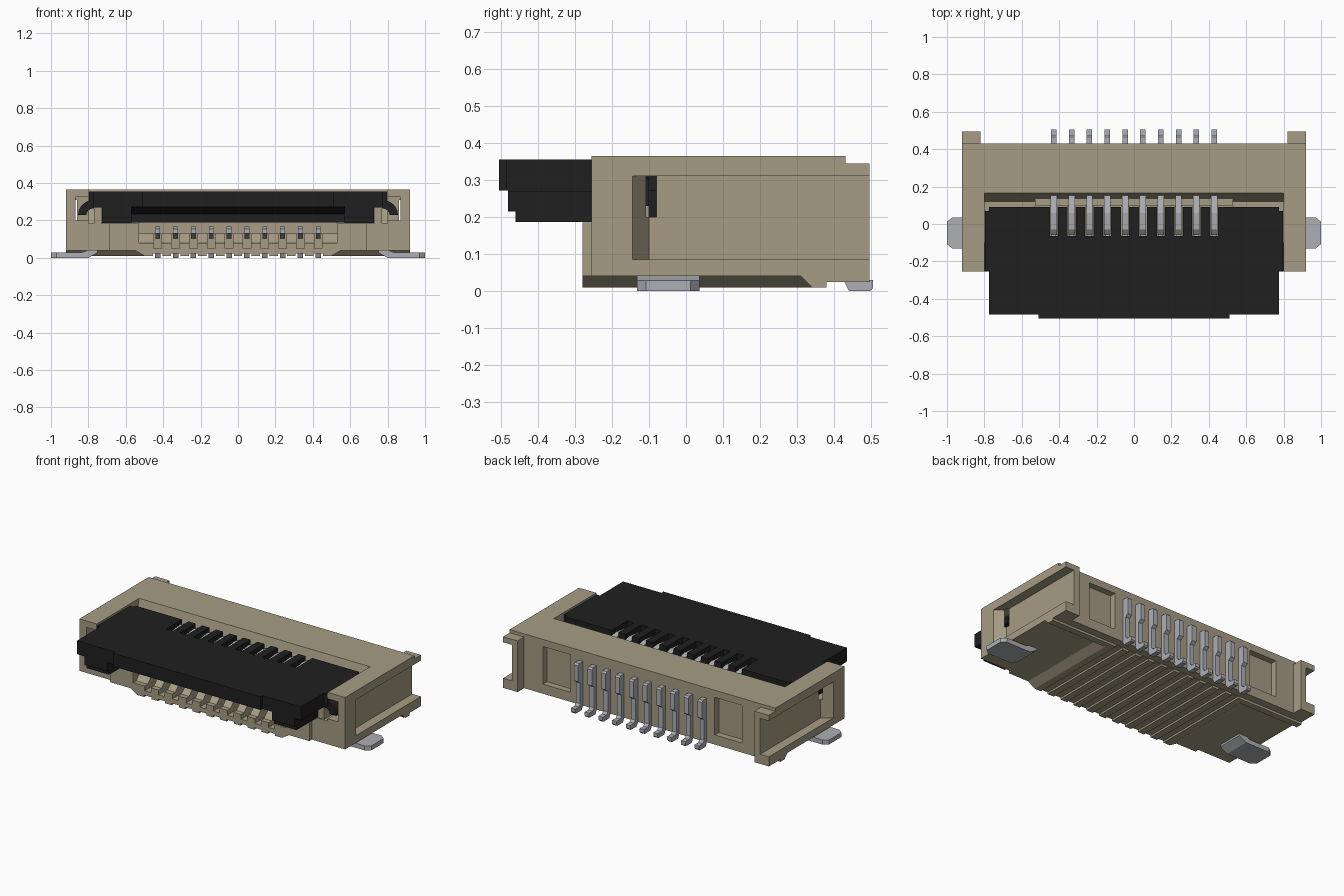
import bpy, bmesh, math

if "Cube" in bpy.data.objects:
    bpy.data.objects.remove(bpy.data.objects["Cube"])


def material(name, rgb):
    m = bpy.data.materials.new(name)
    m.diffuse_color = (*rgb, 1)
    m.use_nodes = True
    m.node_tree.nodes["Principled BSDF"].inputs["Base Color"].default_value = m.diffuse_color
    return m


TAN = material("tan plastic", (0.38, 0.335, 0.23))
BLACK = material("black plastic", (0.014, 0.014, 0.014))
METAL = material("grey metal", (0.42, 0.43, 0.46))


def prism(name, mat, pts, axis, spans):
    """Extrude a 2D profile along an axis (0=x, 1=y, 2=z), once for each span."""
    bm = bmesh.new()
    for a, b in spans:
        rings = []
        for t in (a, b):
            ring = []
            for u, v in pts:
                co = [u, v]
                co.insert(axis, t)
                ring.append(bm.verts.new(co))
            rings.append(ring)
            bm.faces.new(ring)
        n = len(pts)
        for i in range(n):
            j = (i + 1) % n
            bm.faces.new((rings[0][i], rings[0][j], rings[1][j], rings[1][i]))
    bmesh.ops.recalc_face_normals(bm, faces=bm.faces[:])
    me = bpy.data.meshes.new(name)
    bm.to_mesh(me)
    bm.free()
    me.materials.append(mat)
    ob = bpy.data.objects.new(name, me)
    bpy.context.collection.objects.link(ob)
    return ob


def box(name, mat, x, y, z):
    return prism(name, mat, [(y[0], z[0]), (y[1], z[0]), (y[1], z[1]), (y[0], z[1])], 0, [x])


def combine(target, tool, op):
    mod = target.modifiers.new("bool", 'BOOLEAN')
    mod.operation, mod.solver, mod.object = op, 'EXACT', tool
    bpy.context.view_layer.objects.active = target
    bpy.ops.object.modifier_apply(modifier=mod.name)
    bpy.data.objects.remove(tool)


def add(target, tool):
    combine(target, tool, 'UNION')


def cut(target, tool):
    combine(target, tool, 'DIFFERENCE')


PINS = [(i - 4.5) * 0.0953 for i in range(10)]


def pin_spans(w):
    return [(x - w / 2, x + w / 2) for x in PINS]


# Housing: main block, front nose and rear lugs
body = prism("housing", TAN, [(-.255, .01), (.38, .01), (.38, .025), (.43, .025),
                              (.43, .365), (-.255, .365)], 0, [(-.92, .92)])
add(body, box("nose", TAN, (-.69, .69), (-.28, -.2), (.01, .185)))
for s in (-1, 1):
    add(body, box("lug", TAN, (s * .82, s * .92), (.40, .495), (.025, .345)))

# Top cavity, cable slot with sloped lead-in, contact slots, underside grooves
cut(body, prism("cavity", TAN, [(-.3, .185), (.12, .185), (.17, .385), (-.3, .385)], 0, [(-.8, .8)]))
cut(body, prism("cable_slot", TAN, [(-.3, .08), (-.25, .08), (-.2, .13), (.11, .13), (.11, .21),
                                    (-.3, .21)], 0, [(-.53, .53)]))
cut(body, prism("contact_slots", TAN, [(-.3, .05), (.09, .05), (.09, .15), (-.3, .15)], 0, pin_spans(.042)))
cut(body, prism("grooves", TAN, [(-.3, 0), (.4, 0), (.4, .022), (-.3, .022)], 0, pin_spans(.05)))

for s in (-1, 1):
    # Side recess open to the back, with sloped front end
    cut(body, prism("side_recess", TAN, [(s * .94, -.16), (s * .86, -.1), (s * .86, .6), (s * .94, .6)],
                    2, [(.085, .31)]))
    # Raised underside near the solder tabs, sloped at its edges
    under = prism("under_cut", TAN, [(s * .483, 0), (s * .55, .04), (s * 1, .04), (s * 1, 0)],
                  1, [(-.3, .31)])
    for v in under.data.vertices:
        if v.co.y > 0 and v.co.z < .02:
            v.co.y = .35
    cut(body, under)
    # Rear square recess and pocket for the slider hook
    cut(body, box("rear_recess", TAN, (s * .5, s * .69), (.39, .5), (.085, .32)))
    cut(body, box("hook_pocket", TAN, (s * .79, s * .87), (-.3, -.08), (.2, .325)))
    add(body, box("post", TAN, (s * .73, s * .77), (-.25, -.1), (.15, .27)))
add(body, box("ledge", TAN, (-.53, .53), (.1, .14), (.12, .25)))

# Slider: plate, stepped end blocks, sloped centre and slots for the contacts
half = [(.51, -.505), (.51, -.485), (.775, -.485), (.775, -.255), (.797, -.255), (.797, .07), (.775, .07),
        (.775, .09)]
slider = prism("slider", BLACK, half + [(-x, y) for x, y in reversed(half)], 2, [(.272, .355)])
add(slider, prism("centre", BLACK, [(-.47, .29), (-.47, .27), (-.3, .235), (-.3, .19), (.05, .19),
                                    (.05, .29)], 0, [(-.6, .6)]))
for s in (-1, 1):
    add(slider, prism("end_block", BLACK, [(-.48, .3), (-.48, .215), (-.46, .215), (-.46, .187),
                                           (.05, .187), (.05, .3)], 0, [(s * .57, s * .727)]))
    add(slider, box("end_step", BLACK, (s * .7, s * .775), (-.48, -.255), (.268, .3)))
cut(slider, prism("slots", BLACK, [(-.065, .1), (.15, .1), (.15, .4), (-.065, .4)], 0, pin_spans(.046)))

# Curved slider hooks
for s, side in ((-1, "left"), (1, "right")):
    ang = [math.radians(15 * i) for i in range(7)]
    arc = [(s * (.77 + .085 * math.cos(a)), .23 + .08 * math.sin(a)) for a in ang]
    arc += [(s * (.77 + .04 * math.cos(a)), .23 + .035 * math.sin(a)) for a in reversed(ang)]
    prism(side + "_slider_hook", BLACK, arc, 1, [(-.25, -.1)])

# Contacts: upper spring arms, lower beams and rear solder tails
prism("contact_arms", METAL, [(.3, .25), (.3, .3), (.17, .31), (.06, .335), (-.03, .325), (-.06, .30),
                              (-.06, .27), (-.03, .27), (0, .29), (.1, .26)], 0, pin_spans(.034))
prism("contact_beams", METAL, [(-.2, .13), (.13, .1), (.13, .165), (-.17, .168), (-.2, .155)],
      0, pin_spans(.026))
prism("solder_tails", METAL, [(.4, .30), (.465, .30), (.475, .29), (.475, .19), (.455, .175), (.455, .045),
                              (.468, .03), (.505, .03), (.505, .008), (.498, 0), (.44, 0), (.425, .03),
                              (.425, .05), (.4, .06)], 0, pin_spans(.03))

# Side solder tabs: bent sheet with clipped outer corners
for s, side in ((-1, "left"), (1, "right")):
    tab = prism(side + "_solder_tab", METAL,
                [(s * .75, .04), (s * .75, .028), (s * .80, .0), (s * 1, 0), (s * 1, .028), (s * .83, .03),
                 (s * .80, .042)], 1, [(-.132, .036)])
    cut(tab, prism("clip", METAL, [(s * .97, .05), (s * .97, .036), (s * 1.0, .012), (s * 1.02, .0),
                                   (s * 1.02, .05)], 2, [(-.1, .1)]))
    cut(tab, prism("clip", METAL, [(s * .97, -.15), (s * .97, -.132), (s * 1.0, -.108), (s * 1.02, -.096),
                                   (s * 1.02, -.15)], 2, [(-.1, .1)]))
